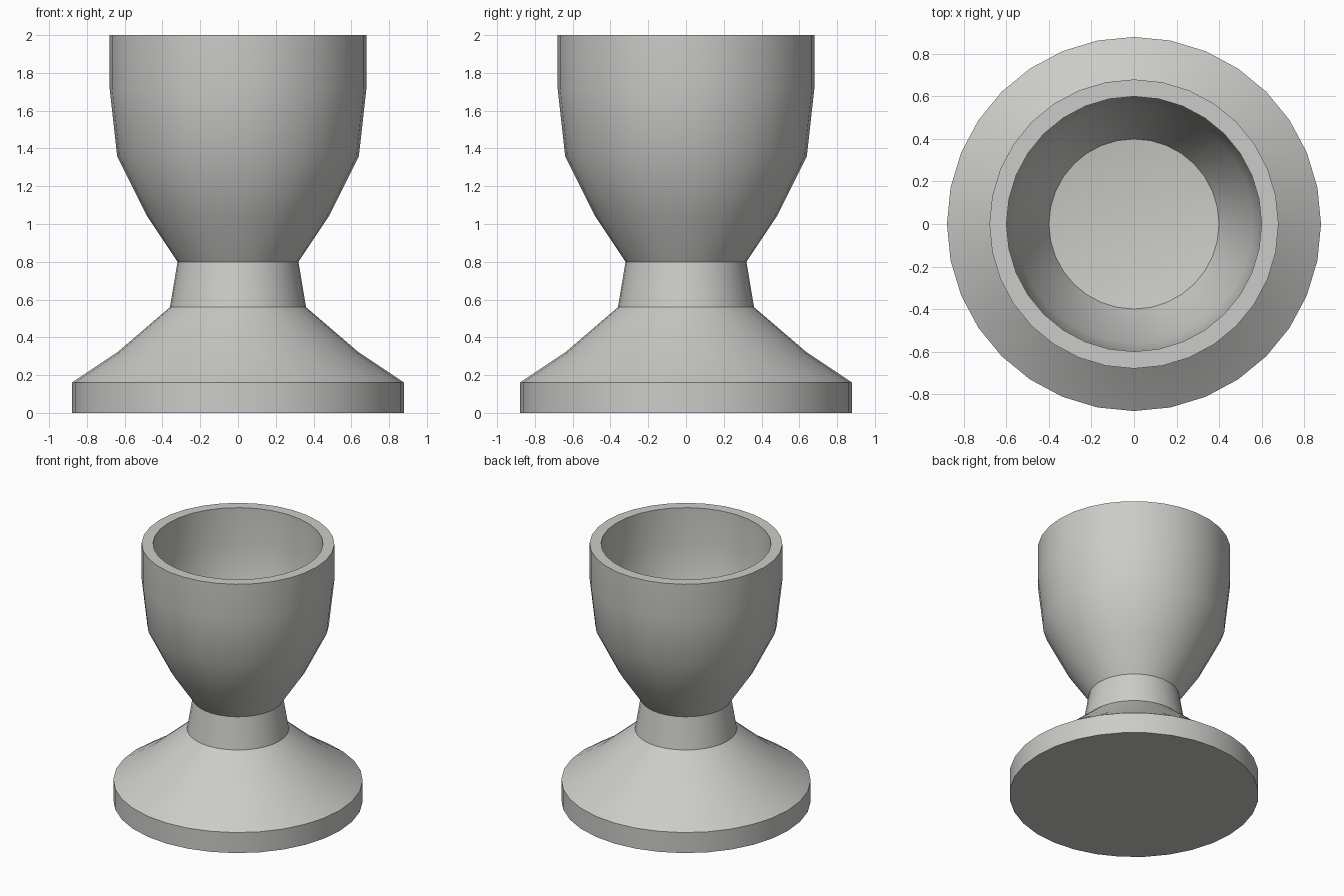
import bpy
import bmesh
import math

SIDES = 32

cube = bpy.data.objects.get("Cube")
if cube:
    bpy.data.objects.remove(cube, do_unlink=True)

# Single glazed grey colour
grey = bpy.data.materials.new("light_grey")
grey.use_nodes = True
colour = (0.6, 0.6, 0.58, 1.0)
grey.diffuse_color = colour
grey.node_tree.nodes["Principled BSDF"].inputs["Base Color"].default_value = colour

# Profile sections as (radius, height), from the underside round to the bowl floor
foot = [(0, 0), (0.88, 0), (0.88, 0.16), (0.64, 0.32), (0.36, 0.56)]
stem = [(0.32, 0.80)]
cup_outside = [(0.48, 1.04), (0.64, 1.36), (0.68, 1.72), (0.68, 2)]
cup_inside = [(0.60, 2), (0.60, 1.72), (0.56, 1.36), (0.40, 1.04), (0, 0.98)]


def lathe(name, profile, material):
    """Revolve a profile about the z axis into a closed, smooth-shaded object."""
    bm = bmesh.new()
    verts = [bm.verts.new((r, 0, z)) for r, z in profile]
    edges = [bm.edges.new(pair) for pair in zip(verts, verts[1:])]
    bmesh.ops.spin(bm, geom=verts + edges, cent=(0, 0, 0), axis=(0, 0, 1),
                   angle=math.tau, steps=SIDES, use_merge=False)
    bmesh.ops.remove_doubles(bm, verts=bm.verts, dist=0.0001)
    bmesh.ops.recalc_face_normals(bm, faces=bm.faces)
    mesh = bpy.data.meshes.new(name)
    bm.to_mesh(mesh)
    bm.free()
    mesh.materials.append(material)
    obj = bpy.data.objects.new(name, mesh)
    bpy.context.collection.objects.link(obj)

    bpy.ops.object.select_all(action='DESELECT')
    obj.select_set(True)
    bpy.context.view_layer.objects.active = obj
    bpy.ops.object.shade_smooth_by_angle(angle=math.radians(30))
    return obj


# Footed cup
lathe("footed_cup", foot + stem + cup_outside + cup_inside, grey)
